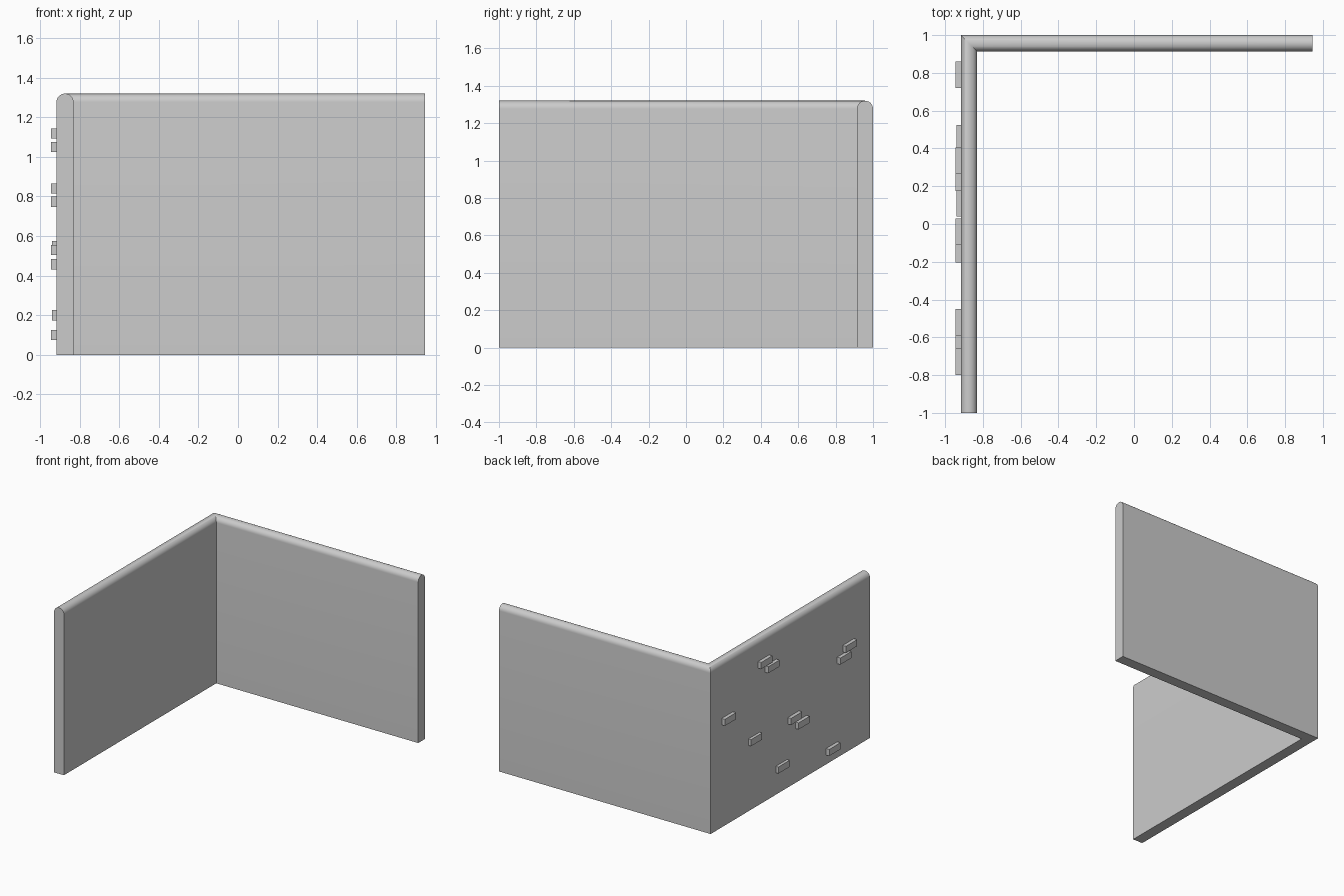
import bpy, bmesh, math

cube = bpy.data.objects.get("Cube")
if cube:
    bpy.data.objects.remove(cube, do_unlink=True)

grey = bpy.data.materials.new("plain grey")
grey.use_nodes = True
colour = (0.6, 0.6, 0.6, 1)
grey.diffuse_color = colour
grey.node_tree.nodes["Principled BSDF"].inputs["Base Color"].default_value = colour

OUT_X, END_X, T, H = -0.917, 0.945, 0.086, 1.32


def finish(bm, name):
    bmesh.ops.recalc_face_normals(bm, faces=bm.faces)
    mesh = bpy.data.meshes.new(name)
    bm.to_mesh(mesh)
    bm.free()
    mesh.materials.append(grey)
    ob = bpy.data.objects.new(name, mesh)
    bpy.context.collection.objects.link(ob)
    return ob


# Wall cross-section as (distance inward from outer face, height), round on top
r = T / 2
steps = 16
profile = [(0, 0)]
for i in range(steps + 1):
    a = math.pi * i / steps
    profile.append((r - r * math.cos(a), H - r + r * math.sin(a)))
profile.append((T, 0))

# Sweep along the side wall, through the mitred corner, along the back wall
stations = [
    lambda d: (OUT_X + d, -1),
    lambda d: (OUT_X + d, 1 - d),
    lambda d: (END_X, 1 - d),
]
bm = bmesh.new()
rings = [[bm.verts.new((*place(d), z)) for d, z in profile] for place in stations]
n = len(profile)
for a, b in zip(rings, rings[1:]):
    for i in range(n):
        j = (i + 1) % n
        bm.faces.new((a[i], a[j], b[j], b[i]))
bm.faces.new(rings[0])
bm.faces.new(rings[-1])
wall = finish(bm, "corner_wall")
bpy.ops.object.select_all(action="DESELECT")
wall.select_set(True)
bpy.context.view_layer.objects.active = wall
bpy.ops.object.shade_smooth_by_angle(angle=math.radians(30))

# Raised bricks on the outer side wall: (centre y, centre z, projection)
BRICKS = [
    (0.335, 1.118, 0.028), (0.245, 1.05, 0.028),
    (-0.73, 0.84, 0.028), (-0.66, 0.773, 0.028),
    (0.79, 0.84, 0.028), (0.455, 0.549, 0.023),
    (-0.04, 0.53, 0.028), (-0.135, 0.458, 0.028),
    (0.11, 0.2, 0.023), (-0.52, 0.1, 0.028),
]
for k, (y, z, out) in enumerate(BRICKS):
    bm = bmesh.new()
    bmesh.ops.create_cube(bm, size=1)
    depth = out + 0.01
    bmesh.ops.scale(bm, verts=bm.verts, vec=(depth, 0.14, 0.052))
    bmesh.ops.translate(bm, verts=bm.verts, vec=(OUT_X - out + depth / 2, y, z))
    finish(bm, f"brick_{k + 1}")
